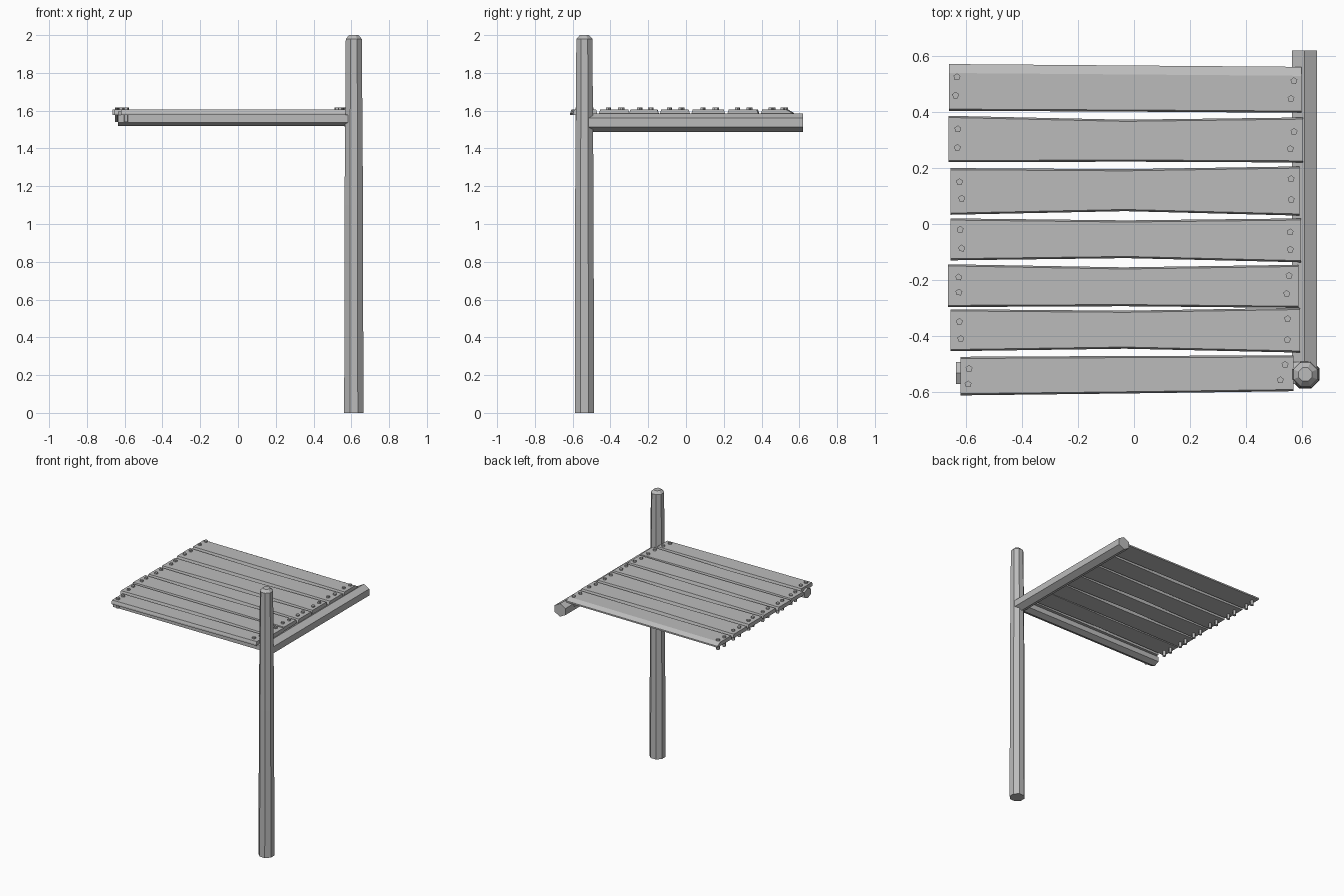
import bpy
import bmesh
import math
import random
from mathutils import Vector

random.seed(4)
old = bpy.data.objects.get("Cube")
if old:
    bpy.data.objects.remove(old, do_unlink=True)

wood = bpy.data.materials.new("grey wood")
wood.use_nodes = True
GREY = (0.5, 0.5, 0.5, 1)
wood.diffuse_color = GREY
wood.node_tree.nodes["Principled BSDF"].inputs["Base Color"].default_value = GREY


def finish(name, bm):
    bmesh.ops.recalc_face_normals(bm, faces=bm.faces)
    mesh = bpy.data.meshes.new(name)
    bm.to_mesh(mesh)
    bm.free()
    mesh.materials.append(wood)
    obj = bpy.data.objects.new(name, mesh)
    bpy.context.collection.objects.link(obj)
    return obj


def loft(name, rings):
    """Join equal-sized rings of points and cap both ends."""
    bm = bmesh.new()
    loops = [[bm.verts.new(p) for p in ring] for ring in rings]
    n = len(loops[0])
    for a, b in zip(loops, loops[1:]):
        for i in range(n):
            j = (i + 1) % n
            bm.faces.new((a[i], a[j], b[j], b[i]))
    bm.faces.new(loops[0])
    bm.faces.new(loops[-1])
    return finish(name, bm)


def ring(center, u, v, ru, rv, sides, turn=0.0):
    steps = [turn + math.tau * i / sides for i in range(sides)]
    return [Vector(center) + Vector(u) * ru * math.cos(a) + Vector(v) * rv * math.sin(a)
            for a in steps]


X, Y, Z = (1, 0, 0), (0, 1, 0), (0, 0, 1)

# Upright post, slightly tapered, with a chamfered top
post_profile = [(0, 0.055), (1.1, 0.053), (1.98, 0.046), (2.0, 0.026)]
loft("post", [ring((0.613, -0.538, z), X, Y, r, r, 8, math.pi / 8) for z, r in post_profile])

# Hexagonal side beam and front beam
loft("side_beam", [ring((0.61, y, 1.537), X, Z, 0.052, 0.049, 6, math.pi / 6)
                   for y in (-0.54, 0.62)])
loft("front_beam", [ring((x, -0.533, 1.557), Y, Z, 0.046, 0.038, 6, math.pi / 6)
                    for x in (0.61, -0.636)])


def plank(name, x0, x1, left, middle, right, back_slope=0.006):
    """Waisted board whose upper edges are chamfered."""
    low, shoulder, top = 1.577, 1.588, 1.606
    rings = []
    for x, (y0, y1) in ((x0, left), ((x0 + x1) / 2, middle), (x1, right)):
        rings.append([(x, y0, low), (x, y1, low), (x, y1, shoulder),
                      (x, y1 - back_slope, top), (x, y0 + 0.006, top), (x, y0, shoulder)])
    loft(name, rings)


# Platform boards: ends, then front and back edge at left end, middle, right end
boards = [
    (-0.62, 0.57, (-0.613, -0.475), (-0.606, -0.472), (-0.598, -0.47)),
    (-0.657, 0.593, (-0.455, -0.305), (-0.446, -0.31), (-0.46, -0.3)),
    (-0.665, 0.588, (-0.297, -0.144), (-0.294, -0.155), (-0.3, -0.146)),
    (-0.656, 0.597, (-0.13, 0.02), (-0.122, 0.013), (-0.137, 0.02)),
    (-0.657, 0.592, (0.033, 0.2), (0.046, 0.196), (0.03, 0.206)),
    (-0.664, 0.604, (0.221, 0.387), (0.223, 0.373), (0.22, 0.381)),
    (-0.661, 0.6, (0.405, 0.572), (0.402, 0.567), (0.398, 0.562)),
]
for i, board in enumerate(boards):
    plank(f"plank_{i + 1}", *board, back_slope=0.032 if i == 6 else 0.006)

# Five-sided nails, driven through both ends of each board
for i, (x0, x1, left, middle, right) in enumerate(boards):
    for side, x, edge in (("right", x0 + 0.03, left), ("left", x1 - 0.04, right)):
        for k, t in enumerate((0.32, 0.72)):
            cx = x + random.uniform(-0.008, 0.012)
            cy = edge[0] + (edge[1] - edge[0]) * (t + random.uniform(-0.04, 0.04))
            loft(f"nail_{side}_{i + 1}_{k + 1}",
                 [ring((cx, cy, z), X, Y, 0.013, 0.013, 5, 0.3) for z in (1.54, 1.617)])
